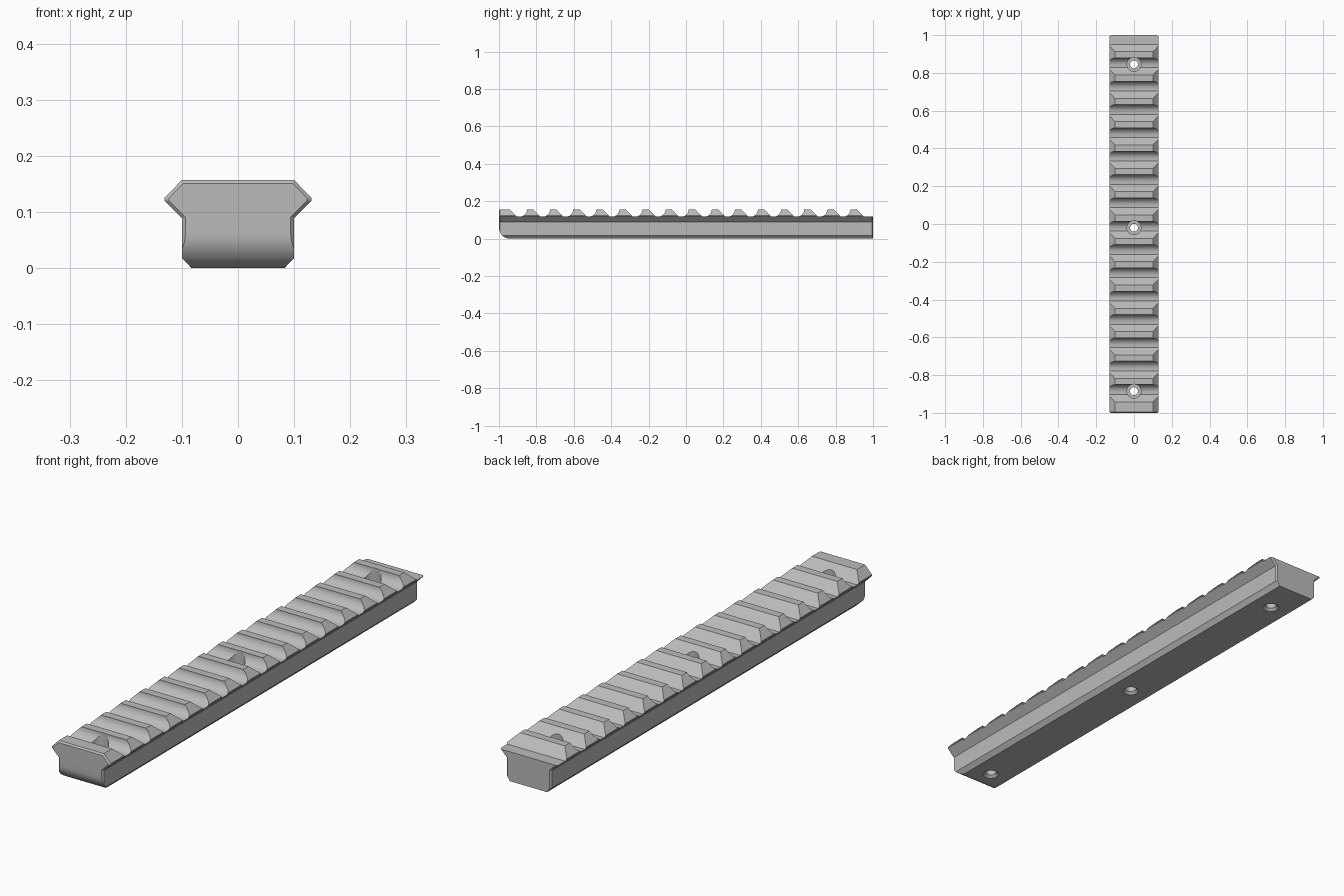
import bpy, bmesh, math

cube = bpy.data.objects.get("Cube")
if cube:
    bpy.data.objects.remove(cube)

metal = bpy.data.materials.new("satin_grey_metal")
metal.use_nodes = True
GREY = (0.5, 0.5, 0.5, 1)
metal.diffuse_color = GREY
metal.node_tree.nodes["Principled BSDF"].inputs["Base Color"].default_value = GREY


def loft(name, rings):
    """Skin a list of equal-length closed rings and cap both ends."""
    bm = bmesh.new()
    loops = [[bm.verts.new(p) for p in ring] for ring in rings]
    n = len(loops[0])
    for a, b in zip(loops, loops[1:]):
        for i in range(n):
            j = (i + 1) % n
            bm.faces.new((a[i], a[j], b[j], b[i]))
    bm.faces.new(loops[0])
    bm.faces.new(loops[-1][::-1])
    bmesh.ops.recalc_face_normals(bm, faces=bm.faces)
    mesh = bpy.data.meshes.new(name)
    bm.to_mesh(mesh)
    bm.free()
    mesh.materials.append(metal)
    ob = bpy.data.objects.new(name, mesh)
    bpy.context.collection.objects.link(ob)
    return ob


def arc(cy, cz, r, a0, a1, steps=10):
    return [(cy + r * math.cos(math.radians(a0 + (a1 - a0) * i / steps)),
             cz + r * math.sin(math.radians(a0 + (a1 - a0) * i / steps)))
            for i in range(steps + 1)]


def boolean(target, cutter, operation):
    cutter.hide_render = True
    mod = target.modifiers.new("cut", 'BOOLEAN')
    mod.operation, mod.object, mod.solver = operation, cutter, 'EXACT'
    bpy.context.view_layer.objects.active = target
    bpy.ops.object.modifier_apply(modifier=mod.name)
    bpy.data.objects.remove(cutter)


# Rail body: dovetail cross-section with slightly chamfered ends
def section(y, inset):
    d = inset
    half = [(0.083, 0), (0.1 - d, 0.018), (0.1 - d, 0.089 + d * 0.4),
            (0.131 - d * 1.4, 0.12), (0.131 - d * 1.4, 0.125),
            (0.1 - d * 0.4, 0.157 - d)]
    ring = half + [(-x, z) for x, z in reversed(half)]
    return [(x, y, z) for x, z in ring]


BEVEL = 0.006
rail = loft("accessory_rail", [section(-1, BEVEL), section(-1 + BEVEL, 0),
                               section(1 - BEVEL, 0), section(1, BEVEL)])

# Side outline: rounded front toe, sloped tooth backs, concave tooth fronts
TOP, VALLEY, PITCH, FIRST = 0.157, 0.118, 0.1235, -0.85
DEPTH = TOP - VALLEY
outline = [(-1.1, 0.3), (-0.942, 0.3), (-0.942, TOP), (-0.942 + DEPTH, VALLEY)]
for k in range(15):
    y = FIRST + k * PITCH
    outline += arc(y - DEPTH, TOP, DEPTH, -90, -4, 8)
    outline += [(y, TOP + 0.01), (y + 0.033, TOP + 0.01),
                (y + 0.033, TOP), (y + 0.033 + DEPTH, VALLEY)]
outline += [(1.1, VALLEY), (1.1, -0.1), (-0.94, -0.1)]
outline += arc(-0.94, 0.06, 0.06, 270, 180, 12)
outline += [(-1.0, 0.2), (-1.1, 0.2)]
boolean(rail, loft("side_outline", [[(x, y, z) for y, z in outline]
                                    for x in (-0.3, 0.3)]), 'INTERSECT')

# Screw holes: counterbored from above, relieved underneath
HOLE = [(-0.02, 0.031), (0.0, 0.031), (0.01, 0.021), (0.08, 0.021),
        (0.08, 0.037), (0.3, 0.037)]
for hole_y in (-0.885, -0.02, 0.845):
    rings = [[(r * math.cos(math.tau * i / 32), hole_y + r * math.sin(math.tau * i / 32), z)
              for i in range(32)] for z, r in HOLE]
    boolean(rail, loft("screw_hole", rings), 'DIFFERENCE')

# Smooth the curved faces, keep machined edges crisp
bpy.ops.object.select_all(action='DESELECT')
rail.select_set(True)
bpy.context.view_layer.objects.active = rail
bpy.ops.object.shade_smooth_by_angle(angle=math.radians(25))
